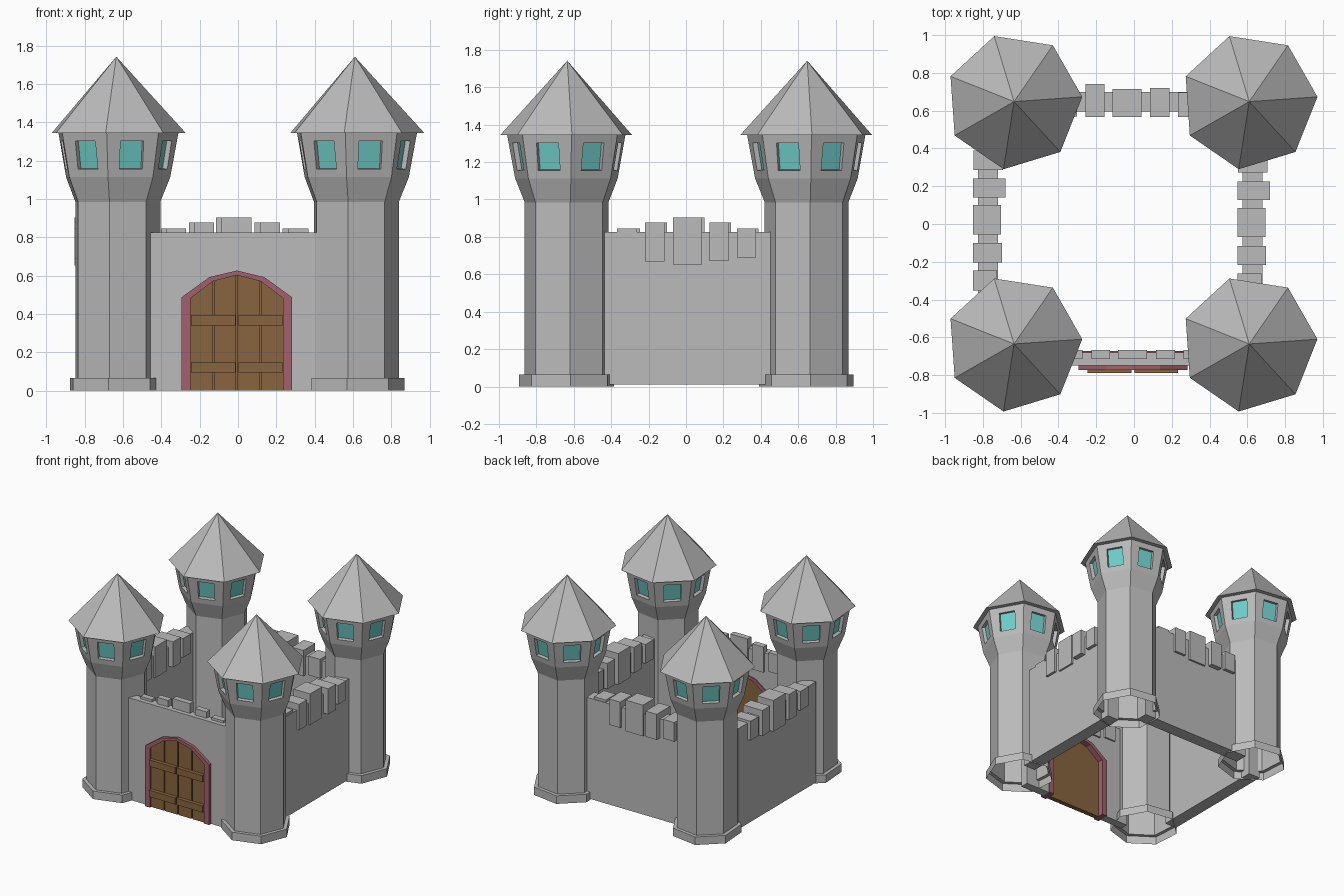
import bpy, bmesh
from math import sin, cos, pi, radians
from mathutils import Vector

if "Cube" in bpy.data.objects:
    bpy.data.objects.remove(bpy.data.objects["Cube"])


def material(name, col):
    m = bpy.data.materials.new(name)
    m.diffuse_color = (*col, 1)
    m.use_nodes = True
    m.node_tree.nodes["Principled BSDF"].inputs["Base Color"].default_value = m.diffuse_color
    return m


STONE = material("stone", (0.5, 0.5, 0.5))
GLASS = material("teal_glass", (0.16, 0.62, 0.58))
WOOD = material("wood", (0.25, 0.13, 0.05))
TRIM = material("pink_trim", (0.36, 0.12, 0.16))


def mesh_from(bm, name, *mats):
    me = bpy.data.meshes.new(name)
    bm.to_mesh(me)
    bm.free()
    for m in mats:
        me.materials.append(m)
    return me


def place(me, name, loc=(0, 0, 0), rot=0):
    ob = bpy.data.objects.new(name, me)
    ob.location = loc
    ob.rotation_euler.z = rot
    bpy.context.collection.objects.link(ob)
    return ob


def add_box(bm, x0, x1, y0, y1, z0, z1):
    v = bmesh.ops.create_cube(bm, size=1)["verts"]
    for p in v:
        p.co = (x1 if p.co.x > 0 else x0, y1 if p.co.y > 0 else y0, z1 if p.co.z > 0 else z0)


def add_prism(bm, pts, y0, y1):
    """Extrude an x-z outline from y0 to y1."""
    f = bm.faces.new([bm.verts.new((x, y0, z)) for x, z in pts])
    r = bmesh.ops.extrude_face_region(bm, geom=[f])["geom"]
    for v in r:
        if isinstance(v, bmesh.types.BMVert):
            v.co.y = y1
    bmesh.ops.recalc_face_normals(bm, faces=bm.faces[:])


# Tower: seven-sided shaft, flared head, recessed windows
N = 7


def ring(bm, r, z):
    return [bm.verts.new((r * cos(radians(4) + i * 2 * pi / N),
                          r * sin(radians(4) + i * 2 * pi / N), z)) for i in range(N)]


bm = bmesh.new()
profile = [(.26, 0), (.26, .065), (.23, .065), (.23, .985), (.282, 1.113), (.325, 1.345)]
rings = [ring(bm, r, z) for r, z in profile]
for k, (a, b) in enumerate(zip(rings, rings[1:])):
    for i in range(N):
        j = (i + 1) % N
        quad = [a[i], a[j], b[j], b[i]]
        if k < len(rings) - 2:
            bm.faces.new(quad)
            continue
        # window opening laid out on the leaning head face
        lo, hi = (a[i].co + a[j].co) / 2, (b[i].co + b[j].co) / 2
        side = (a[j].co - a[i].co).normalized()
        inward = -side.cross(hi - lo).normalized() * .027
        opening = [lo.lerp(hi, t) + side * s for s, t in
                   ((-.063, .18), (.063, .18), (.063, .81), (-.063, .81))]
        o = [bm.verts.new(p) for p in opening]
        d = [bm.verts.new(p + inward) for p in opening]
        for e in range(4):
            g = (e + 1) % 4
            bm.faces.new([quad[e], quad[g], o[g], o[e]])
            bm.faces.new([o[e], o[g], d[g], d[e]])
        bm.faces.new(d).material_index = 1
tower = mesh_from(bm, "tower", STONE, GLASS)

# Pointed roof
bm = bmesh.new()
base = ring(bm, .362, 1.345)
tip = bm.verts.new((0, 0, 1.742))
bm.faces.new(base[::-1])
for i in range(N):
    bm.faces.new([base[i], base[(i + 1) % N], tip])
roof = mesh_from(bm, "roof", STONE)

for name, x, y in (("front_left", -.635, -.635), ("front_right", .61, -.635),
                   ("back_left", -.635, .648), ("back_right", .61, .648)):
    place(tower, name + "_tower", (x, y, 0))
    place(roof, name + "_roof", (x, y, 0))

# Side and back walls with stepped battlements, one mesh reused
merlons = [(-.368, -.262, .547, .675, .69, .845),
           (-.218, -.116, .547, .700, .668, .877),
           (-.070, .085, .547, .695, .652, .904),
           (.126, .226, .547, .720, .67, .877),
           (.272, .373, .550, .707, .69, .845)]
bm = bmesh.new()
add_box(bm, .575, .68, -.5, .5, .01, .825)
wall = mesh_from(bm, "wall", STONE)
bm = bmesh.new()
for y0, y1, x0, x1, z0, z1 in merlons:
    add_box(bm, x0, x1, y0, y1, z0, z1)
battlement = mesh_from(bm, "battlement", STONE)
for name, loc, rot in (("right", (0, 0, 0), 0), ("left", (-1.40, .015, 0), 0),
                       ("back", (-.03, .02, 0), pi / 2)):
    place(wall, name + "_wall", loc, rot)
    place(battlement, name + "_battlement", loc, rot)

# Front wall with an arched gateway
CX = -.006
outer = [(-.288, 0), (-.288, .487), (-.143, .592), (0, .626), (.143, .592), (.288, .487), (.288, 0)]
inner = [(-.241, 0), (-.241, .482), (-.125, .570), (0, .602), (.125, .570), (.241, .482), (.241, 0)]
outer = [(x + CX, z) for x, z in outer]
inner = [(x + CX, z) for x, z in inner]
bm = bmesh.new()
add_prism(bm, [(-.5, 0)] + outer + [(.5, 0), (.5, .825), (-.5, .825)], -.748, -.68)
place(mesh_from(bm, "front_wall", STONE), "front_wall")
bm = bmesh.new()
for a, b, _, _, z0, z1 in merlons:
    add_box(bm, -b, -a, -.714, -.667, z0, z1)
place(mesh_from(bm, "front_battlement", STONE), "front_battlement")

# Gate frame
bm = bmesh.new()
add_prism(bm, outer + inner[::-1], -.773, -.672)
place(mesh_from(bm, "gate_frame", TRIM), "gate_frame")


# Gate planks follow the arch, with a backing board and cross bands
def arch_z(x):
    for (xa, za), (xb, zb) in zip(inner[1:], inner[2:-1]):
        if xa <= x <= xb:
            return za + (zb - za) * (x - xa) / (xb - xa)
    return inner[1][1]


bm = bmesh.new()
add_prism(bm, inner, -.735, -.72)
for x0, x1 in ((-.247, -.131), (-.123, -.011), (-.003, .113), (.121, .235)):
    mids = [p for p in inner[2:5] if x0 < p[0] < x1]
    top = [(x0, arch_z(x0))] + mids + [(x1, arch_z(x1))]
    add_prism(bm, [(x0, 0)] + top + [(x1, 0)], -.758, -.735)
place(mesh_from(bm, "gate_planks", WOOD), "gate_planks")
bm = bmesh.new()
for z in (.094, .34):
    for x0, x1 in ((-.245, -.012), (.002, .233)):
        add_box(bm, x0, x1, -.788, -.758, z, z + .053)
place(mesh_from(bm, "gate_bands", WOOD), "gate_bands")
